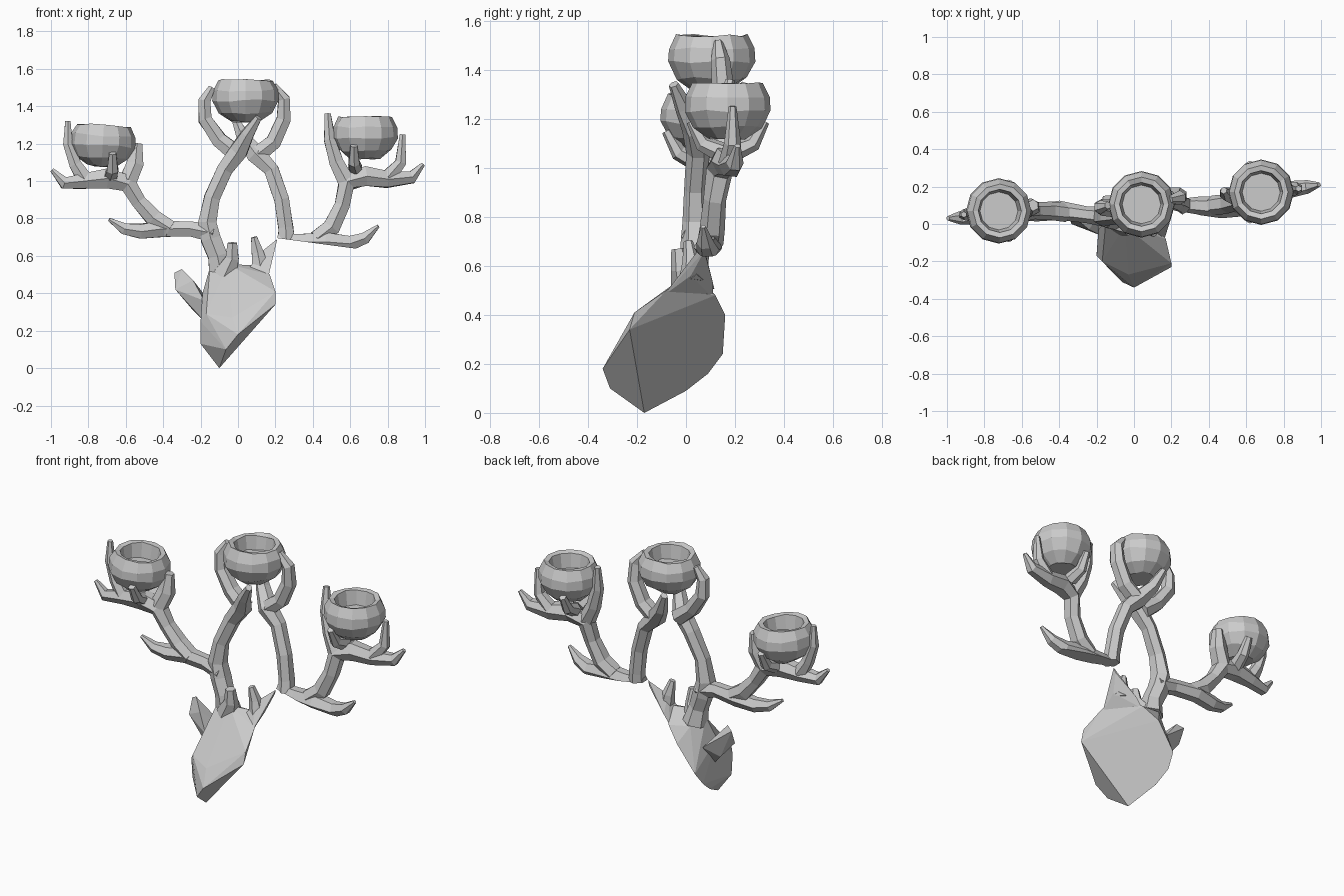
import bpy, bmesh, random
from math import sin, cos, pi
from mathutils import Vector, Matrix

if "Cube" in bpy.data.objects:
    bpy.data.objects.remove(bpy.data.objects["Cube"])
random.seed(4)


def finish(name, bm):
    bmesh.ops.recalc_face_normals(bm, faces=bm.faces)
    me = bpy.data.meshes.new(name)
    bm.to_mesh(me)
    bm.free()
    ob = bpy.data.objects.new(name, me)
    bpy.context.collection.objects.link(ob)
    return ob


def hull(name, pts):
    bm = bmesh.new()
    vs = [bm.verts.new(p) for p in pts]
    r = bmesh.ops.convex_hull(bm, input=vs)
    junk = [v for v in r['geom_interior'] if isinstance(v, bmesh.types.BMVert)]
    bmesh.ops.delete(bm, geom=junk, context='VERTS')
    return finish(name, bm)


def tube(name, pts, n=6, cut=None):
    """Faceted branch; each point is x, y, z, radius."""
    bm = bmesh.new()
    P = [Vector(p[:3]) for p in pts]
    rings = []
    for i, p in enumerate(P):
        t = (P[min(i + 1, len(P) - 1)] - P[max(i - 1, 0)]).normalized()
        a = (Vector((0, 1, 0)) - t * t.y).normalized()
        b = t.cross(a)
        ring = []
        for k in range(n):
            r = pts[i][3] * random.uniform(.96, 1.1)
            w = 2 * pi * k / n
            ring.append(bm.verts.new(p + r * (a * cos(w) + b * sin(w))))
        rings.append(ring)
    for q, s in zip(rings, rings[1:]):
        for k in range(n):
            bm.faces.new((q[k], q[(k + 1) % n], s[(k + 1) % n], s[k]))
    bm.faces.new(rings[0])
    bm.faces.new(rings[-1])
    if cut:
        bmesh.ops.bisect_plane(bm, geom=bm.verts[:] + bm.edges[:] + bm.faces[:],
                               plane_co=cut[0], plane_no=cut[1], clear_inner=True)
        bmesh.ops.holes_fill(bm, edges=bm.edges[:])
    return finish(name, bm)


def cup(name, centre, r, h, tilt=0):
    """Hollow candle cup turned from a profile (radius, height)."""
    prof = [(.45, 0), (.8, .2), (1, .5), (.98, .75), (.82, 1), (.66, .97), (.58, .6)]
    bm = bmesh.new()
    n = 12
    rings = [[bm.verts.new((r * a * cos(2 * pi * k / n), r * a * sin(2 * pi * k / n),
              h * z + random.uniform(-.006, .006))) for k in range(n)] for a, z in prof]
    for q, s in zip(rings, rings[1:]):
        for k in range(n):
            bm.faces.new((q[k], q[(k + 1) % n], s[(k + 1) % n], s[k]))
    bm.faces.new(rings[0])
    bm.faces.new(rings[-1])
    bmesh.ops.transform(bm, matrix=Matrix.Translation(centre) @ Matrix.Rotation(tilt, 4, 'Y'),
                        verts=bm.verts)
    return finish(name, bm)


def union(base, *parts):
    """Fuse parts into base so no surface is left inside."""
    for p in parts:
        m = base.modifiers.new("fuse", 'BOOLEAN')
        m.operation, m.solver, m.object = 'UNION', 'EXACT', p
        dg = bpy.context.evaluated_depsgraph_get()
        me = bpy.data.meshes.new_from_object(base.evaluated_get(dg))
        base.modifiers.clear()
        base.data = me
        bpy.data.objects.remove(p)
    return base


# Deer head with ear and brow stubs, sliced off flat on the right and back
slice_plane = ((.2, -.23, .34), (-.125, -.096, .093))
head = hull("head", [(.2, -.23, .34), (.2, -.21, .41), (-.1, -.17, 0), (0, -.34, .18),
              (-.064, -.31, .1), (-.05, -.3, .13), (-.03, -.27, .27), (.17, -.08, .5),
              (.1, .02, .55), (.035, .12, .48), (-.05, .16, .4), (-.166, .15, .24),
              (-.18, .09, .16), (-.163, 0, .09), (-.2, -.16, .13), (-.2, -.17, .25),
              (-.17, -.2, .29), (-.19, -.03, .4), (-.15, .02, .54), (-.05, -.01, .555), (-.1, .1, .5)])
ear = hull("ear", [(-.34, .04, .51), (-.3, .02, .53), (-.335, .0, .42), (-.24, -.03, .47),
                   (-.18, -.06, .36), (-.18, -.02, .25), (-.25, .02, .32), (-.17, .08, .38)])
stub = hull("brow_stub", [(.05, -.02, .52), (.16, -.09, .48), (.075, .11, .53), (.03, .11, .47),
                          (.2, .075, .66), (.21, .07, .69), (.17, .02, .56), (.11, .02, .61)])
point_r = tube("brow_point_right", [(.12, .02, .54, .05), (.105, .02, .62, .035),
                                    (.085, .01, .7, .018)], cut=slice_plane)
point_l = tube("brow_point_left", [(-.07, .01, .5, .07), (-.03, -.02, .59, .04), (-.03, -.03, .67, .028)])
union(head, ear, stub, point_r, point_l)

# Left antler
left = tube("antler_left", [(-.09, .04, .5, .07), (-.11, .03, .6, .058), (-.145, .04, .69, .06),
                            (-.165, .04, .78, .055), (-.14, .04, .91, .046), (-.07, .05, 1.06, .047),
                            (0, .04, 1.16, .054), (.05, -.01, 1.25, .037), (.11, -.05, 1.34, .02)])
beam = tube("beam", [(-.13, .04, .72, .055), (-.25, .05, .745, .045), (-.4, .07, .745, .05),
                     (-.52, .06, .73, .045), (-.61, .05, .745, .032), (-.69, .04, .795, .01)])
branch = tube("branch", [(-.36, .06, .745, .05), (-.45, .07, .8, .05), (-.53, .07, .89, .042),
                         (-.59, .07, .985, .053), (-.7, .06, 1.015, .058), (-.82, .05, 1.0, .045),
                         (-.93, .03, .99, .035), (-.995, .03, 1.06, .012)])
outer = tube("outer", [(-.82, .05, 1.01, .045), (-.87, .05, 1.09, .035),
                       (-.91, .05, 1.2, .028), (-.91, .05, 1.32, .016)])
inner = tube("inner", [(-.59, .07, 1.0, .052), (-.55, .09, 1.09, .05), (-.54, .1, 1.2, .03)])
mid = tube("mid", [(0, .07, 1.14, .05), (-.1, .08, 1.22, .045), (-.175, .09, 1.33, .042),
                   (-.18, .09, 1.43, .036), (-.14, .1, 1.5, .02)])
union(left, beam, branch, outer, inner, mid)

# Right antler, sheared flat underneath
cut = ((.21, 0, .695), (.055, 0, .41))
right = tube("antler_right", [(.26, .1, .66, .05), (.255, .11, .75, .044), (.235, .12, .9, .044),
                              (.18, .14, 1.06, .045), (.1, .15, 1.14, .055), (.03, .2, 1.23, .04),
                              (-.02, .24, 1.34, .02)], cut=cut)
beam = tube("beam", [(.21, .1, .69, .03), (.33, .1, .675, .045), (.47, .09, .675, .055),
                     (.6, .09, .665, .045), (.68, .08, .695, .034), (.75, .07, .76, .01)], cut=cut)
branch = tube("branch", [(.42, .1, .69, .05), (.5, .11, .75, .05), (.555, .12, .87, .045),
                         (.58, .14, .99, .053), (.68, .16, 1.025, .058), (.8, .18, 1.01, .05),
                         (.93, .2, 1.02, .035), (.99, .21, 1.09, .012)], cut=cut)
inner = tube("inner", [(.58, .14, 1.0, .05), (.525, .15, 1.1, .042),
                       (.49, .16, 1.22, .035), (.48, .18, 1.36, .018)])
outer = tube("outer", [(.8, .18, 1.02, .045), (.87, .19, 1.1, .032), (.88, .19, 1.25, .016)])
mid = tube("mid", [(.1, .15, 1.14, .05), (.19, .15, 1.21, .045), (.245, .15, 1.33, .042),
                   (.245, .14, 1.44, .036), (.19, .13, 1.51, .02)])
union(right, beam, branch, inner, outer, mid)

# Candle cups, the side ones with a prong in front and behind
cup("cup_middle", (.04, .105, 1.32), .178, .22)
for name, x, y, z, h, t in (("left", -.73, .07, 1.08, .22, .06), ("right", .68, .17, 1.12, .225, 0)):
    cup("cup_" + name, (x, y, z), .175, h, t)
    s = -1 if x < 0 else 1
    for part, d in (("front", -1), ("back", 1)):
        tube(f"prong_{name}_{part}", [(x - .05 * s, y + .02 * d, z - .06, .04),
                                      (x - .06 * s, y + .1 * d, z - .02, .033),
                                      (x - .06 * s, y + .15 * d, z + .07, .02)])
